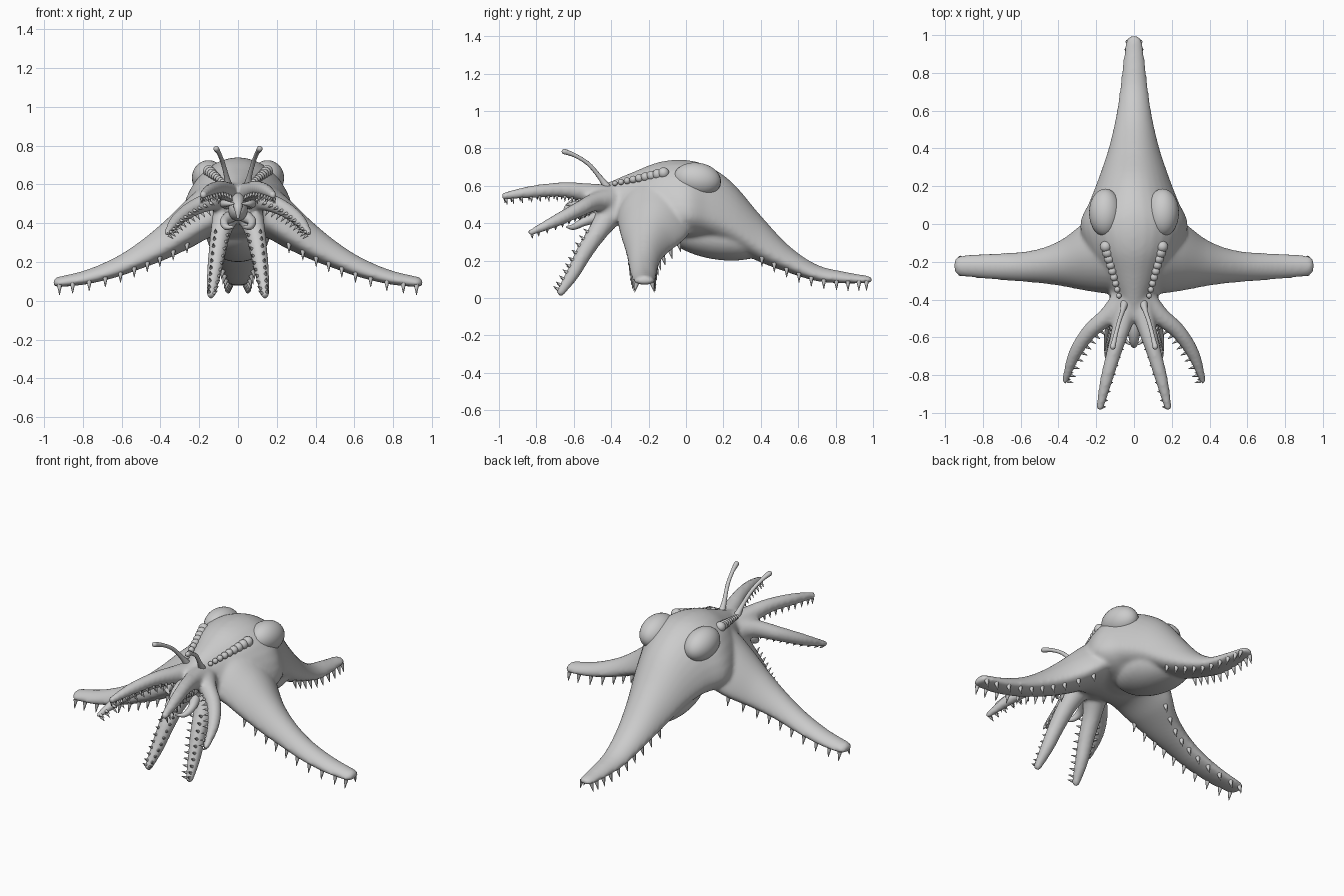
import bpy, bmesh, math
from mathutils import Vector, Matrix

cube = bpy.data.objects.get("Cube")
if cube:
    bpy.data.objects.remove(cube, do_unlink=True)

grey = bpy.data.materials.new("plain grey skin")
grey.use_nodes = True
GREY = (0.6, 0.6, 0.6, 1)
grey.diffuse_color = GREY
grey.node_tree.nodes["Principled BSDF"].inputs["Base Color"].default_value = GREY
SIDES = 32


def finish(name, bm, angle=180):
    bmesh.ops.recalc_face_normals(bm, faces=bm.faces)
    mesh = bpy.data.meshes.new(name)
    bm.to_mesh(mesh)
    bm.free()
    mesh.materials.append(grey)
    ob = bpy.data.objects.new(name, mesh)
    bpy.context.collection.objects.link(ob)
    bpy.ops.object.select_all(action="DESELECT")
    ob.select_set(True)
    bpy.context.view_layer.objects.active = ob
    bpy.ops.object.shade_smooth_by_angle(angle=math.radians(angle))
    return ob


def spline(rows, s):
    """Smooth value of a table of rows at s in 0..1."""
    n = len(rows) - 1
    i = min(int(s * n), n - 1)
    t = s * n - i
    a, b, c, d = (rows[max(0, min(n, i + k))] for k in (-1, 0, 1, 2))
    return [0.5 * (2 * q + (r - p) * t + (2 * p - 5 * q + 4 * r - u) * t * t
                   + (3 * q - p - 3 * r + u) * t ** 3) for p, q, r, u in zip(a, b, c, d)]


def skin(bm, rings):
    loops = [[bm.verts.new(p) for p in ring] for ring in rings]
    for a, b in zip(loops, loops[1:]):
        for i in range(len(a)):
            j = (i + 1) % len(a)
            bm.faces.new((a[i], a[j], b[j], b[i]))
    bm.faces.new(loops[0])
    bm.faces.new(loops[-1])


def limb_point(row, angle, place, grow=1, shift=0):
    """Section point: domed above, flatter below."""
    t, centre, wide, top, low = row
    mid = low + 0.32 * (top - low)
    s = math.sin(angle)
    z = (top - mid) * s ** 1.2 if s > 0 else (mid - low) * s
    return place(t + shift, centre + wide * grow * math.cos(angle), mid + z * grow)


def limb(bm, rows, place):
    turn = [2 * math.pi * i / SIDES for i in range(SIDES)]
    rings = [[limb_point(spline(rows, k / 50), a, place) for a in turn] for k in range(51)]
    for deg in (25, 50, 70, 85):
        a0 = math.radians(deg)
        rings.append([limb_point(rows[-1], a, place, math.cos(a0), 0.035 * math.sin(a0)) for a in turn])
    skin(bm, rings)


def tube(bm, rows, sides=16):
    """Round tube through rows of x, y, z, radius with a domed end."""
    pts = [spline(rows, k / 24) for k in range(25)]
    tip = Vector(pts[-1][:3])
    way = (tip - Vector(pts[-2][:3])).normalized()
    r = pts[-1][3]
    for deg in (30, 60, 85):
        a = math.radians(deg)
        pts.append([*(tip + way * r * math.sin(a)), r * math.cos(a)])
    rings = []
    for k, p in enumerate(pts):
        d = Vector(pts[min(k + 1, len(pts) - 1)][:3]) - Vector(pts[max(k - 1, 0)][:3])
        u = d.cross(Vector((0.3, 0.2, 1))).normalized()
        v = d.cross(u).normalized()
        rings.append([Vector(p[:3]) + p[3] * (u * math.cos(2 * math.pi * i / sides)
                      + v * math.sin(2 * math.pi * i / sides)) for i in range(sides)])
    skin(bm, rings)


def ball(bm, centre, size, tilt=Matrix()):
    m = Matrix.Translation(centre) @ tilt @ Matrix.Diagonal((*size, 1))
    bmesh.ops.create_uvsphere(bm, u_segments=28, v_segments=18, radius=1, matrix=m)


def spine(bm, base, way, length, radius):
    way = Vector(way).normalized()
    m = Matrix.Translation(Vector(base) + way * length * 0.4) @ way.to_track_quat("Z", "Y").to_matrix().to_4x4()
    bmesh.ops.create_cone(bm, cap_ends=True, segments=8, radius1=radius, radius2=radius * 0.12,
                          depth=length, matrix=m)


# Tables: position, centre offset, half width, top, bottom
trunk = [(-0.5, 0, 0.07, 0.59, 0.44), (-0.4, 0, 0.105, 0.625, 0.4), (-0.28, 0, 0.17, 0.675, 0.36),
         (-0.14, 0, 0.25, 0.728, 0.33), (0.0, 0, 0.285, 0.738, 0.31), (0.12, 0, 0.235, 0.705, 0.3),
         (0.25, 0, 0.185, 0.615, 0.26), (0.4, 0, 0.135, 0.44, 0.19), (0.55, 0, 0.1, 0.28, 0.135),
         (0.7, 0, 0.077, 0.178, 0.09), (0.85, 0, 0.06, 0.14, 0.078), (0.965, 0, 0.045, 0.12, 0.08)]
side_leg = [(0, -0.17, 0.2, 0.68, 0.34), (0.13, -0.16, 0.21, 0.63, 0.33), (0.25, -0.17, 0.185, 0.535, 0.27),
            (0.38, -0.205, 0.125, 0.41, 0.21), (0.5, -0.222, 0.092, 0.31, 0.165), (0.63, -0.227, 0.077, 0.225, 0.12),
            (0.78, -0.224, 0.068, 0.16, 0.085), (0.92, -0.222, 0.056, 0.125, 0.07)]
# Arm paths: x, y, z, radius, with the direction its teeth face
arms = {
    "upper": ([(0.03, -0.38, 0.53, 0.075), (0.06, -0.52, 0.56, 0.054), (0.1, -0.66, 0.578, 0.041),
               (0.145, -0.82, 0.568, 0.034), (0.18, -0.97, 0.545, 0.021)], (-0.2, 0, -1)),
    "middle": ([(0.03, -0.38, 0.52, 0.08), (0.13, -0.48, 0.515, 0.052), (0.235, -0.57, 0.475, 0.042),
                (0.315, -0.69, 0.415, 0.034), (0.365, -0.83, 0.35, 0.018)], (-1, -0.2, -0.5)),
    "lower": ([(0.04, -0.37, 0.5, 0.085), (0.085, -0.46, 0.37, 0.056), (0.107, -0.54, 0.25, 0.046),
               (0.125, -0.605, 0.13, 0.037), (0.14, -0.67, 0.032, 0.024)], (-0.15, -1, 0.1)),
}


def along_y(t, c, z):
    return Vector((c, t, z))


def along_x(sign):
    return lambda t, c, z: Vector((sign * t, c, z))


# Body: trunk, belly, legs and arms fused into one smooth skin
bm = bmesh.new()
limb(bm, trunk, along_y)
ball(bm, (0, 0.17, 0.325), (0.16, 0.28, 0.12), Matrix.Rotation(-0.15, 4, "X"))
for sign in (1, -1):
    limb(bm, side_leg, along_x(sign))
    for path, _ in arms.values():
        tube(bm, [(sign * x, y, z, r) for x, y, z, r in path])
body = finish("body", bm)
fuse = body.modifiers.new("fuse", "REMESH")
fuse.mode = "VOXEL"
fuse.voxel_size = 0.011
fuse.use_smooth_shade = True
soften = body.modifiers.new("soften", "SMOOTH")
soften.factor = 0.5
soften.iterations = 10

# Spines under the legs and tail
for name, rows, place, start in (("left_leg_spines", side_leg, along_x(1), 0.3),
                                 ("right_leg_spines", side_leg, along_x(-1), 0.3),
                                 ("tail_spines", trunk, along_y, 0.64)):
    bm = bmesh.new()
    for k in range(10):
        row = spline(rows, start + (1 - start) * k / 9)
        for side in (-1, 1):
            angle = math.radians(-90 + side * 48)
            base = limb_point(row, angle, place)
            way = place(0.0, side * 0.25, -1)
            spine(bm, base, way, 0.052, 0.013)
    finish(name, bm, 60)

for sign, side_name in ((1, "left"), (-1, "right")):
    # Teeth in two rows along each arm
    for arm_name, (path, facing) in arms.items():
        bm = bmesh.new()
        for k in range(10):
            s = 0.34 + 0.65 * k / 9
            p, q = spline(path, s), spline(path, s - 0.02)
            d = (Vector(p[:3]) - Vector(q[:3])).normalized()
            n = Vector(facing)
            n = (n - d * n.dot(d)).normalized()
            across = d.cross(n)
            for row in (-1, 1):
                base = Vector(p[:3]) + (n * 0.75 + across * row * 0.6) * p[3]
                way = n + across * row * 0.35
                base.x *= sign
                way.x *= sign
                spine(bm, base, way, 0.032, 0.009)
        finish(f"{side_name}_{arm_name}_arm_teeth", bm, 60)

    # Eye
    bm = bmesh.new()
    ball(bm, (sign * 0.152, 0.06, 0.633), (0.086, 0.128, 0.09), Matrix.Rotation(-0.15, 4, "X"))
    finish(f"{side_name}_eye", bm)

    # Row of brow bumps shrinking towards the front
    bm = bmesh.new()
    for k in range(9):
        f = k / 8
        r = 0.03 - 0.016 * f
        ball(bm, (sign * (0.15 - 0.07 * f), -0.12 - 0.26 * f, 0.668 - 0.055 * f), (r, r, r))
    finish(f"{side_name}_brow_bumps", bm)

    # Feeler with a swollen end
    bm = bmesh.new()
    tube(bm, [(sign * x, y, z, r) for x, y, z, r in (
        (0.05, -0.42, 0.59, 0.022), (0.06, -0.46, 0.645, 0.013), (0.08, -0.52, 0.715, 0.011),
        (0.098, -0.59, 0.76, 0.011), (0.112, -0.65, 0.783, 0.015))], 12)
    finish(f"{side_name}_feeler", bm)

    # Pincers beside the mouth
    bm = bmesh.new()
    for z, drop in ((0.5, 0.0), (0.44, 0.06)):
        tube(bm, [(sign * 0.03, -0.45, z, 0.035), (sign * 0.07, -0.54, z - drop / 2, 0.024),
                  (sign * 0.06, -0.6, z - drop, 0.016), (sign * 0.025, -0.635, z - drop, 0.006)], 12)
    finish(f"{side_name}_pincers", bm)

# Beak
bm = bmesh.new()
ball(bm, (0, -0.52, 0.47), (0.05, 0.09, 0.06))
tube(bm, [(0, -0.45, 0.52, 0.045), (0, -0.56, 0.515, 0.034), (0, -0.63, 0.48, 0.022), (0, -0.645, 0.43, 0.008)])
finish("beak", bm)
